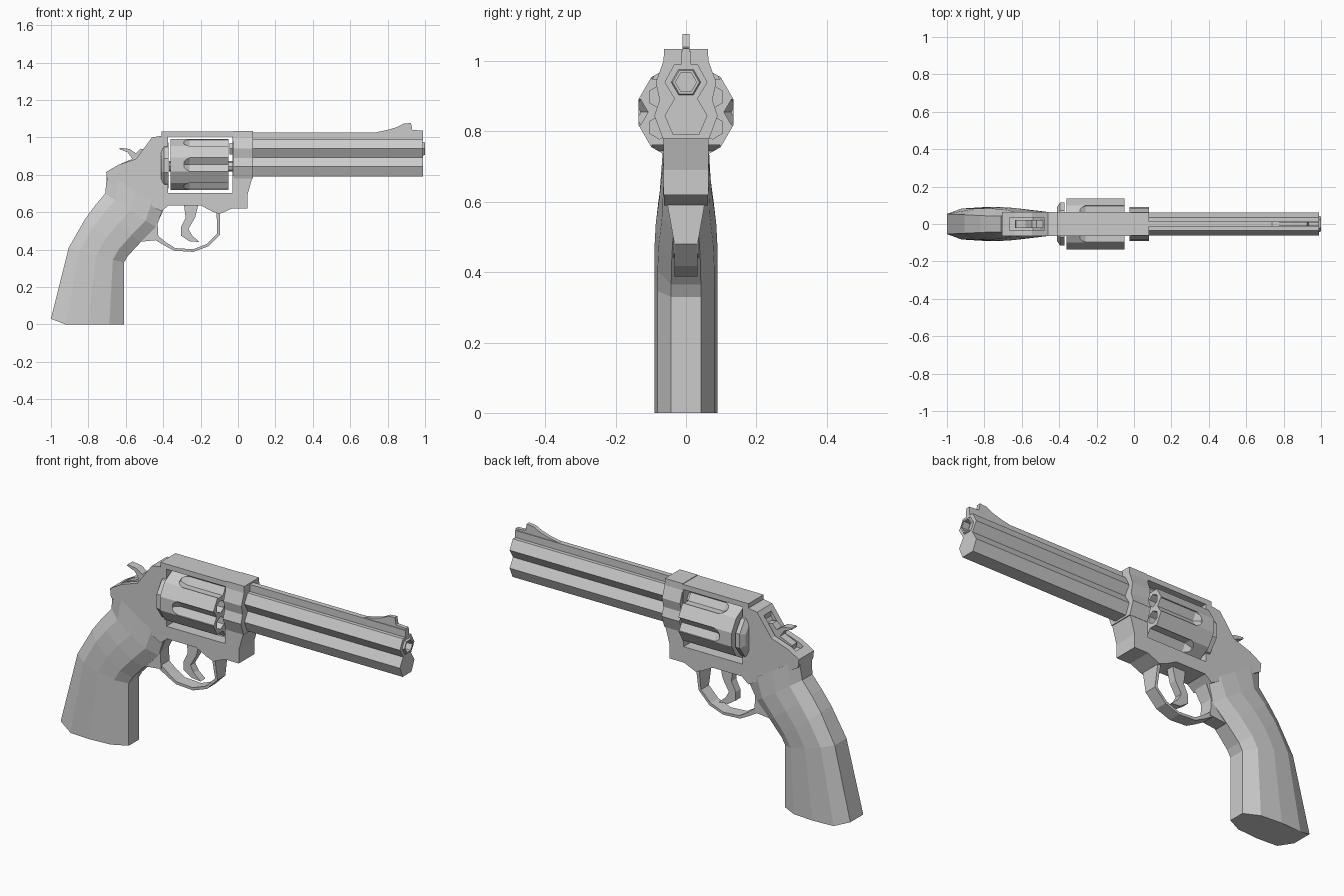
import bpy, bmesh, math

if "Cube" in bpy.data.objects:
    bpy.data.objects.remove(bpy.data.objects["Cube"])


def loft(name, rings):
    """Closed solid through equally sized rings of 3D points."""
    bm = bmesh.new()
    vr = [[bm.verts.new(p) for p in ring] for ring in rings]
    n = len(vr[0])
    for a, b in zip(vr, vr[1:]):
        for i in range(n):
            j = (i + 1) % n
            bm.faces.new((a[i], a[j], b[j], b[i]))
    bm.faces.new(vr[0][::-1])
    bm.faces.new(vr[-1])
    bmesh.ops.recalc_face_normals(bm, faces=bm.faces)
    mesh = bpy.data.meshes.new(name)
    bm.to_mesh(mesh)
    bm.free()
    ob = bpy.data.objects.new(name, mesh)
    bpy.context.collection.objects.link(ob)
    return ob


def plate(name, pts, hw):
    """Side profile (x, z) extruded across y."""
    return loft(name, [[(x, y, z) for x, z in pts] for y in (-hw, hw)])


def bar(name, half, x0, x1):
    """Half cross-section (y, z), mirrored and extruded along x."""
    pts = half + [(-y, z) for y, z in reversed(half)]
    return loft(name, [[(x, y, z) for y, z in pts] for x in (x0, x1)])


def turned(name, stations, y, z, n, phase=0.0):
    """n-sided body along x through (x, radius) stations."""
    ang = [phase + math.tau * i / n for i in range(n)]
    return loft(name, [[(x, y + r * math.cos(a), z + r * math.sin(a)) for a in ang]
                       for x, r in stations])


def cut(ob, cutter):
    """Subtract the cutter and remove it."""
    mod = ob.modifiers.new("cut", 'BOOLEAN')
    mod.operation = 'DIFFERENCE'
    mod.solver = 'EXACT'
    mod.object = cutter
    bpy.context.view_layer.objects.active = ob
    bpy.ops.object.modifier_apply(modifier=mod.name)
    bpy.data.objects.remove(cutter, do_unlink=True)


# Grip: back point, front point, half width, back-edge width factor
sections = [((-1.0, .03), (-.61, 0), .09, .6),
            ((-.905, .41), (-.61, .33), .09, .55),
            ((-.82, .56), (-.59, .365), .09, .5),
            ((-.765, .635), (-.52, .44), .086, .5),
            ((-.71, .70), (-.44, .52), .076, .55),
            ((-.70, .81), (-.40, .62), .064, .85)]
rings = []
for k, ((bx, bz), (fx, fz), w, back) in enumerate(sections):
    half = [(0, back), (.2, .92), (.5, 1), (.8, .9), (1, .47)]
    if k == len(sections) - 1:
        half = [(0, back), (.2, 1), (.5, 1), (.8, 1), (1, .8)]
    ring = []
    for t, f in half + [(t, -f) for t, f in reversed(half)]:
        z = bz + (fz - bz) * t
        if k == 0 and t > 0:
            z = 0
        ring.append((bx + (fx - bx) * t, f * w, z))
    rings.append(ring)
loft("grip", rings)

# Frame with cylinder window and hammer slot
frame = plate("frame", [(-.705, .815), (-.64, .853), (-.545, .885), (-.46, 1.0),
                        (-.41, 1.008), (-.41, 1.032), (-.02, 1.032), (-.02, .625),
                        (-.10, .59), (-.14, .605), (-.20, .637), (-.37, .637),
                        (-.41, .605), (-.70, .77)], .063)
cut(frame, plate("window", [(-.375, .703), (-.03, .703), (-.03, 1.005), (-.375, 1.005)], .2))
cut(frame, plate("slot", [(-.665, .82), (-.54, .845), (-.475, .95),
                          (-.485, 1.05), (-.67, .95)], .031))

# Collar around the barrel root and the lug beneath it
bar("frame_collar", [(.062, 1.035), (.064, 1.0), (.086, .94), (.075, .89),
                     (.09, .845), (.066, .78)], -.025, .08)
plate("frame_lug", [(-.03, .62), (.05, .62), (.05, .69), (.078, .79), (-.03, .79)], .0645)

# Rear gusset joining grip, frame and guard
plate("guard_root", [(-.585, .38), (-.52, .442), (-.425, .452), (-.43, .54),
                     (-.40, .61), (-.52, .61)], .036)

# Trigger guard, flaring where it meets the frame
guard = plate("trigger_guard", [(-.097, .61), (-.097, .48), (-.16, .417), (-.24, .388),
                                (-.34, .394), (-.39, .42), (-.44, .45), (-.43, .475),
                                (-.382, .437), (-.335, .408), (-.24, .402),
                                (-.167, .43), (-.111, .486), (-.115, .61)], .033)
for v in guard.data.vertices:
    if v.co.z > .58:
        v.co.y *= 1.7

plate("trigger", [(-.29, .65), (-.28, .57), (-.305, .52), (-.305, .475), (-.26, .445),
                  (-.205, .44), (-.245, .475), (-.265, .51), (-.23, .57), (-.21, .65)], .02)
plate("hammer", [(-.635, .938), (-.632, .945), (-.58, .938), (-.545, .915), (-.52, .94),
                 (-.48, .93), (-.53, .83), (-.63, .82), (-.635, .855), (-.565, .885),
                 (-.59, .92)], .021)

# Recoil shield behind the cylinder
turned("recoil_shield", [(-.412, .095), (-.395, .122), (-.372, .122)], 0, .85, 10, math.pi / 10)

# Cylinder with six flutes and six chambers
CZ = .855
drum = turned("cylinder", [(-.362, .14), (-.05, .14)], 0, CZ, 12, math.pi / 12)
for i in range(6):
    a = math.tau * i / 6
    cut(drum, turned("flute", [(-.29, .022), (-.26, .042), (0, .042)],
                     .15 * math.cos(a), CZ + .15 * math.sin(a), 6, a))
    a += math.pi / 6
    cut(drum, turned("chamber", [(-.25, .033), (0, .033)],
                     .087 * math.cos(a), CZ + .087 * math.sin(a), 6, a))
turned("cylinder_pin", [(-.37, .028), (-.02, .028)], 0, CZ - .01, 8)
turned("barrel_stub", [(-.045, .036), (-.02, .036)], 0, .94, 6)

# Barrel with rib and underlug, muzzle crown, bore
barrel = bar("barrel", [(.014, 1.027), (.014, .99), (.034, .99), (.061, .94),
                        (.033, .893), (.061, .845), (.037, .79)], .07, .99)
crown = turned("muzzle_crown", [(.97, .042), (.992, .042), (1.0, .038)], 0, .94, 6)
for part in (barrel, crown):
    cut(part, turned("bore", [(.88, .03), (1.05, .03)], 0, .94, 6))

# Front sight
plate("front_sight", [(.73, 1.02), (.74, 1.028), (.80, 1.04), (.85, 1.055), (.885, 1.073),
                      (.925, 1.077), (.932, 1.04), (.99, 1.036), (.99, 1.02)], .0105)
